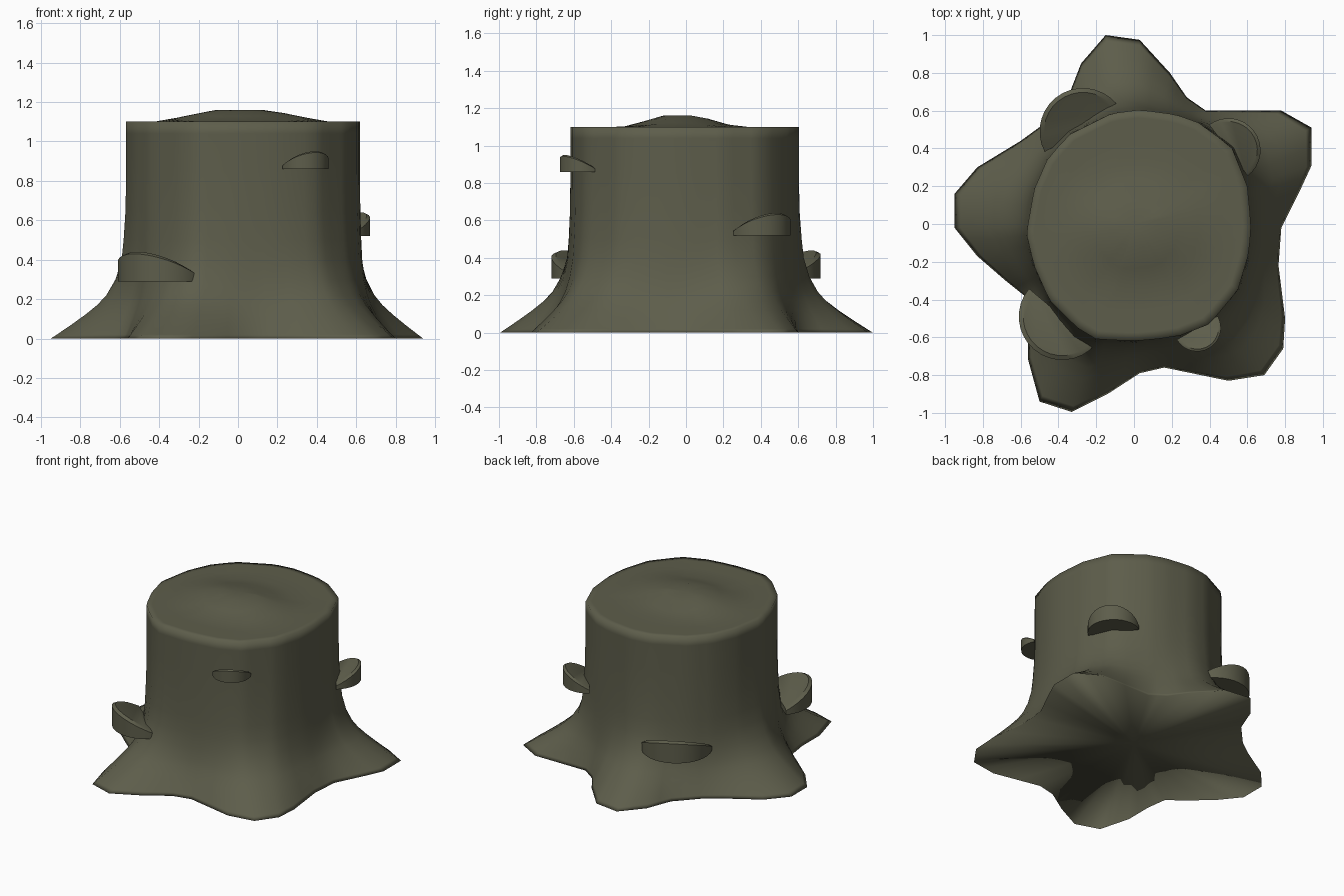
import bpy, bmesh, math
from mathutils import Vector

if "Cube" in bpy.data.objects:
    bpy.data.objects.remove(bpy.data.objects["Cube"])

bark = bpy.data.materials.new("dark_olive_bark")
bark.diffuse_color = (0.11, 0.11, 0.07, 1)
bark.use_nodes = True
bark.node_tree.nodes["Principled BSDF"].inputs["Base Color"].default_value = bark.diffuse_color

# Outlines seen from above: flared roots on the ground, and the cut top
BASE = [(.94, .31), (.94, .51), (.78, .60), (.38, .60), (.28, .67), (.19, .80), (.03, .975),
        (-.15, 1.0), (-.28, .85), (-.35, .67), (-.49, .52), (-.60, .44), (-.83, .30),
        (-.95, .16), (-.95, -.02), (-.83, -.17), (-.68, -.30), (-.58, -.38), (-.56, -.52),
        (-.56, -.72), (-.50, -.94), (-.33, -.995), (-.14, -.90), (.03, -.79), (.16, -.76),
        (.50, -.83), (.69, -.80), (.79, -.66), (.80, -.50), (.765, -.22), (.78, -.02), (.88, .18)]
TOP = [(.62, 0), (.60, .20), (.52, .40), (.36, .53), (.22, .58), (.03, .605), (-.12, .585),
       (-.35, .47), (-.46, .34), (-.53, .18), (-.57, -.05), (-.53, -.22), (-.45, -.40),
       (-.30, -.55), (-.20, -.61), (0, -.62), (.22, -.60), (.40, -.53), (.55, -.35), (.61, -.15)]
# Height and how much of the root flare remains there
PROFILE = [(0, 1), (.02, .92), (.07, .73), (.12, .55), (.17, .39), (.22, .27), (.30, .15),
           (.40, .07), (.50, .04), (.65, .01), (.85, 0), (1.04, 0), (1.1, 0)]


def radius(poly, a):
    """Distance from the origin to the outline in direction a."""
    d = Vector((math.cos(a), math.sin(a)))
    best = 0
    for p, q in zip(poly, poly[1:] + poly[:1]):
        p, e = Vector(p), Vector(q) - Vector(p)
        den = d.cross(e)
        if abs(den) < 1e-9:
            continue
        t, s = p.cross(e) / den, p.cross(d) / den
        if t > 0 and -1e-6 <= s <= 1 + 1e-6:
            best = max(best, t)
    return best


def bridge(bm, r0, r1):
    n = len(r0)
    for i in range(n):
        j = (i + 1) % n
        bm.faces.new((r0[i], r0[j], r1[j], r1[i]))


def fan(bm, ring, centre):
    for i in range(len(ring)):
        bm.faces.new((ring[i], ring[(i + 1) % len(ring)], centre))


def finish(bm, name, angle=None):
    bmesh.ops.recalc_face_normals(bm, faces=bm.faces[:])
    me = bpy.data.meshes.new(name)
    bm.to_mesh(me)
    bm.free()
    me.materials.append(bark)
    ob = bpy.data.objects.new(name, me)
    bpy.context.collection.objects.link(ob)
    for p in me.polygons:
        p.use_smooth = True
    if angle:
        bpy.context.view_layer.objects.active = ob
        ob.select_set(True)
        bpy.ops.object.shade_smooth_by_angle(angle=math.radians(angle))
        ob.select_set(False)
    return ob


def cap_height(x, y):
    """Low oval swell in the middle of the cut."""
    rho = math.hypot((x - .02) / .43, (y + .03) / .30)
    return 1.1 + .06 * max(0, min(1, (1 - rho) * 1.45))


# Stump: roots, trunk, cut top and underside in one skin
angles = []
for p, q in zip(BASE, BASE[1:] + BASE[:1]):
    angles += [math.atan2(p[1], p[0]), math.atan2(p[1] + q[1], p[0] + q[0])]
angles = sorted(a % math.tau for a in angles)
bm = bmesh.new()
rings = []
for z, f in PROFILE:
    ring = []
    for a in angles:
        rt = radius(TOP, a)
        r = rt + (radius(BASE, a) - rt) * f
        ring.append(bm.verts.new((r * math.cos(a), r * math.sin(a), z)))
    rings.append(ring)
for k in (.93, .75, .55, .38, .2):
    ring = []
    for a in angles:
        r = radius(TOP, a) * k
        x, y = r * math.cos(a), r * math.sin(a)
        ring.append(bm.verts.new((x, y, cap_height(x, y))))
    rings.append(ring)
for r0, r1 in zip(rings, rings[1:]):
    bridge(bm, r0, r1)
fan(bm, rings[-1], bm.verts.new((0, 0, 1.16)))
fan(bm, rings[0], bm.verts.new((0, 0, .04)))
finish(bm, "stump")


# Shelf fungi: half discs that thicken away from the trunk
def shelf(name, cx, cy, az, r, z, h, n=16):
    out = Vector((math.cos(az), math.sin(az)))
    side = Vector((-out.y, out.x))
    bm = bmesh.new()

    def ring(scale, height):
        vs = []
        for i in range(n + 1):
            t = math.pi * i / n
            p = Vector((cx, cy)) + (side * math.cos(t) + out * math.sin(t)) * r * scale
            vs.append(bm.verts.new((p.x, p.y, z + height(math.sin(t)))))
        return vs

    thin = h * .27
    low = ring(1, lambda s: 0)
    edge = ring(1, lambda s: thin * .75 + (h * .93 - thin * .75) * s)
    lip = ring(.9, lambda s: thin + (h - thin) * s)
    bridge(bm, low, edge)
    bridge(bm, edge, lip)
    bm.faces.new(low)
    bm.faces.new(lip)
    finish(bm, name, 40)


for name, cx, cy, az, r, z, h in (
        ("shelf_fungus_back_left", -.27, .49, 118, .23, .29, .15),
        ("shelf_fungus_front_left", -.38, -.49, 230, .23, .29, .15),
        ("shelf_fungus_front_right", .335, -.55, -60, .125, .86, .09),
        ("shelf_fungus_back_right", .50, .39, 37, .17, .52, .12)):
    shelf(name, cx, cy, math.radians(az), r, z, h)
